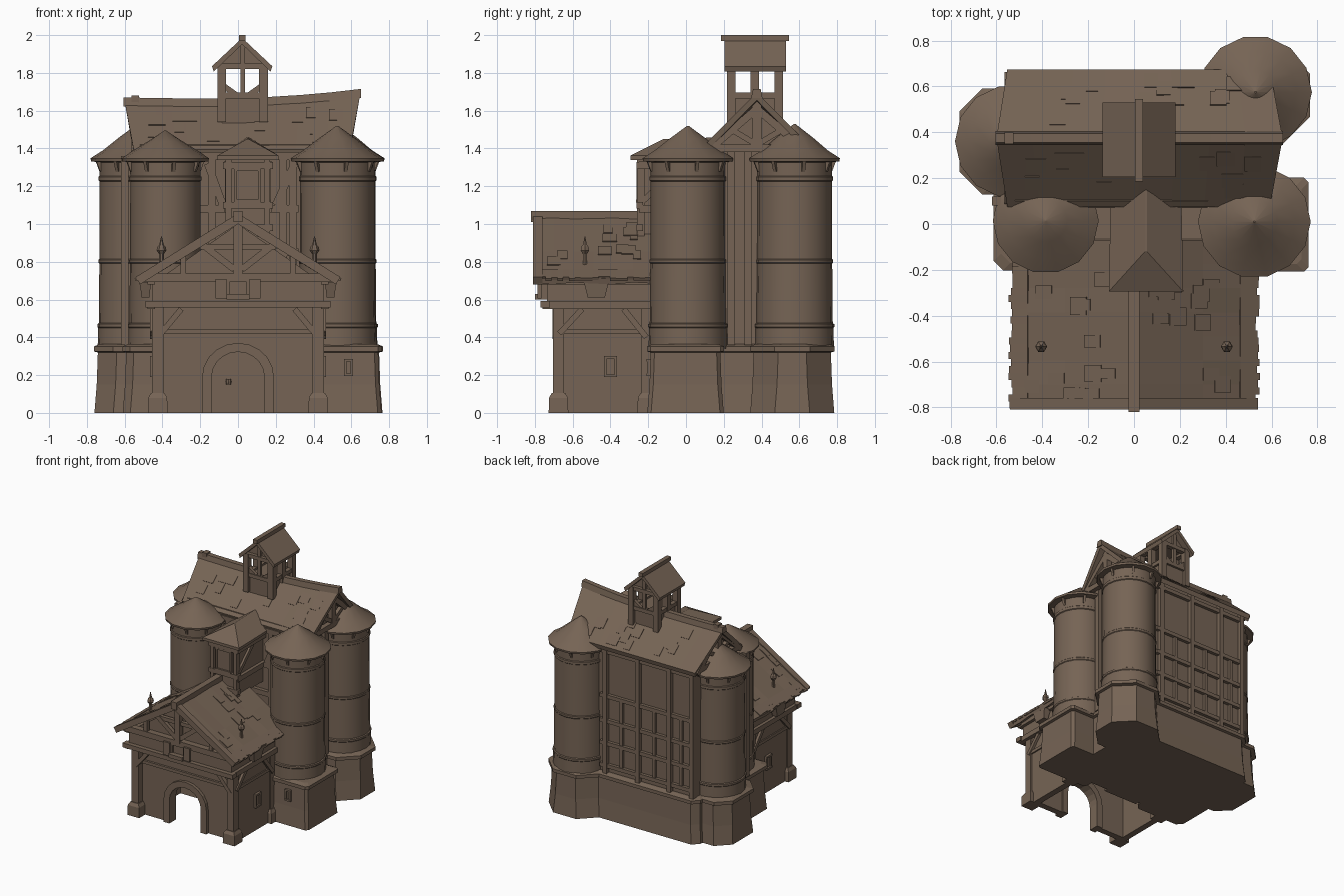
import bpy, bmesh, math, random
from mathutils import Vector as V
random.seed(4)

brown = bpy.data.materials.new("weathered_brown")
brown.diffuse_color = (0.18, 0.127, 0.09, 1)


def make(name, lofts, smooth=False):
    """One object from lofts; each loft is a list of equal-length point rings."""
    bm = bmesh.new()
    for rings in lofts:
        vs = [[bm.verts.new(p) for p in r] for r in rings]
        n = len(vs[0])
        for a, b in zip(vs, vs[1:]):
            for i in range(n):
                j = (i + 1) % n
                bm.faces.new((a[i], a[j], b[j], b[i]))
        bm.faces.new(vs[0][::-1])
        bm.faces.new(vs[-1])
    bmesh.ops.recalc_face_normals(bm, faces=bm.faces)
    me = bpy.data.meshes.new(name)
    bm.to_mesh(me)
    bm.free()
    me.materials.append(brown)
    ob = bpy.data.objects.new(name, me)
    bpy.context.collection.objects.link(ob)
    if smooth:
        bpy.ops.object.select_all(action='DESELECT')
        ob.select_set(True)
        bpy.context.view_layer.objects.active = ob
        bpy.ops.object.shade_smooth_by_angle(angle=math.radians(35))
    return ob


def rect(x0, x1, y0, y1, z, c=0.0):
    """Rectangle ring at height z, corners chamfered by c."""
    if c == 0:
        return [(x0, y0, z), (x1, y0, z), (x1, y1, z), (x0, y1, z)]
    return [(x0 + c, y0, z), (x1 - c, y0, z), (x1, y0 + c, z), (x1, y1 - c, z),
            (x1 - c, y1, z), (x0 + c, y1, z), (x0, y1 - c, z), (x0, y0 + c, z)]


def box(x0, x1, y0, y1, z0, z1):
    return [rect(x0, x1, y0, y1, z0), rect(x0, x1, y0, y1, z1)]


def beam(p, q, w=0.04, h=0.04):
    p, q = V(p), V(q)
    d = (q - p).normalized()
    up = V((0, 1, 0)) if abs(d.z) > 0.999 else V((0, 0, 1))
    s = d.cross(up).normalized()
    u = s.cross(d) * h / 2
    s = s * w / 2
    return [[c - s - u, c + s - u, c + s + u, c - s + u] for c in (p, q)]


def lathe(cx, cy, prof, n=18, k=1.0):
    return [[(cx + k * r * math.cos(2 * math.pi * i / n), cy + k * r * math.sin(2 * math.pi * i / n), z)
             for i in range(n)] for r, z in prof]


def plinth(x0, x1, y0, y1, c):
    """Slightly tapered stone base with a projecting ledge on top."""
    def g(d, z):
        return rect(x0 - d, x1 + d, y0 - d, y1 + d, z, c)
    return [g(0.01, 0), g(-0.002, 0.15), g(-0.008, 0.32), g(0.012, 0.325), g(0.012, 0.352), g(-0.02, 0.365)]


# stone bases
make("stone_bases", [plinth(-0.55, 0.55, -0.08, 0.655, 0.05), plinth(0.31, 0.75, -0.195, 0.19, 0.02),
                     plinth(0.31, 0.755, 0.35, 0.775, 0.13), plinth(-0.75, -0.35, 0.14, 0.58, 0.1),
                     plinth(-0.6, -0.18, -0.19, 0.2, 0.04)])

# main hall with gable walls
make("hall_body", [box(-0.52, 0.53, 0.1, 0.62, 0.3, 1.42),
                   [[(x, 0.12, 1.4), (x, 0.62, 1.4), (x, 0.37, 1.64)] for x in (-0.5, 0.54)]])

# four round towers with bands, corbels and cone roofs
towers = [(-0.385, 0.015, 1.495, 0.94), (0.525, 0.01, 1.52, 1), (0.53, 0.575, 1.53, 1), (-0.535, 0.36, 1.525, 1)]
bodies, roofs, corbels = [], [], []
for cx, cy, top, k in towers:
    prof = [(0.208, 0.34), (0.206, 0.45), (0.21, 0.455), (0.21, 0.47), (0.202, 0.475), (0.199, 0.79),
            (0.203, 0.795), (0.203, 0.81), (0.198, 0.815), (0.197, 1.225), (0.203, 1.23),
            (0.203, 1.25), (0.197, 1.255), (0.2, 1.37)]
    bodies.append(lathe(cx, cy, prof, 20, k))
    roofs.append(lathe(cx, cy, [(0.19, 1.325), (0.243, 1.332), (0.246, 1.348), (0.18, 1.39), (0.1, 1.348 + 0.6 * (top - 1.348)),
                                (0.004, top)], 14, k))
    for j in range(8):
        a = 2 * math.pi * (j + 0.3) / 8
        u, t = V((math.cos(a), math.sin(a), 0)), V((cx, cy, 0))
        corbels.append(beam(t + u * 0.192 * k + V((0, 0, 1.28)), t + u * 0.215 * k + V((0, 0, 1.34)), 0.018, 0.02))
make("tower_bodies", bodies, True)
make("tower_roofs", roofs, True)
make("tower_corbels", corbels)


# gable roof slabs, as V-shaped sections along the ridge
def slab(zr, ze, w, t):
    return [(-w, ze), (0, zr), (w, ze), (w - 0.01, ze - t), (0, zr - t * 1.2), (-w + 0.01, ze - t)]


def sag(u):      # ridge lifts towards the right end, u runs 0..1
    return 1.652 - 0.008 * math.sin(math.pi * u) + 0.045 * u ** 3


rings, ridge = [], []
for i in range(9):
    u = i / 8
    rings.append([(-0.55 + 1.14 * u + (2 * u - 1) * 0.05 * max(0, (z - 1.38) / 0.27), 0.375 + y, z)
                  for y, z in slab(sag(u), 1.395, 0.3, 0.035)])
    x, z = -0.605 + 1.255 * u, sag(u)
    ridge.append([(x, 0.345, z - 0.03), (x, 0.405, z - 0.03), (x, 0.395, z + 0.018), (x, 0.355, z + 0.018)])
make("hall_roof", [rings])
make("hall_ridge_beam", [ridge])

# loose shingles on hall roof
tiles = []
for i in range(26):
    u, s, side = random.uniform(0.06, 0.94), random.uniform(0.15, 0.8), (-1, 1)[i % 2]
    x = -0.56 + 1.15 * u
    def on(k):
        return (x, 0.375 + side * 0.3 * k, sag(u) + (1.395 - sag(u)) * k + 0.001)
    tiles.append(beam(on(s), on(s + 0.2), random.uniform(0.05, 0.1), 0.006))
make("hall_roof_shingles", tiles)

# gable trusses at both hall ends
truss = []
for x in (-0.545, 0.575):
    truss += [beam((x, 0.1, 1.375), (x, 0.375, 1.61)), beam((x, 0.65, 1.375), (x, 0.375, 1.61)),
              beam((x, 0.12, 1.4), (x, 0.63, 1.4)), beam((x, 0.375, 1.4), (x, 0.375, 1.68), 0.04, 0.05),
              beam((x, 0.375, 1.42), (x, 0.24, 1.5), 0.03, 0.03), beam((x, 0.375, 1.42), (x, 0.51, 1.5), 0.03, 0.03)]
make("hall_gable_trusses", truss)

# timber framing of hall walls
frame = [beam((x, 0.63, 0.36), (x, 0.63, 1.4), 0.035) for x in (-0.5, -0.3, -0.02, 0.27)]
frame += [beam((x, 0.625, 0.42), (x, 0.625, 0.98), 0.025, 0.03) for x in (-0.4, -0.16, 0.13)]
frame += [beam((-0.5, 0.628, z), (0.32, 0.628, z), 0.035, 0.03) for z in (0.42, 0.6, 0.78, 0.98, 1.34)]
frame += [beam((0.54, y, 0.36), (0.54, y, 1.4), 0.04) for y in (0.24, 0.33)]
frame += [beam((x, 0.09, 0.4), (x, 0.09, 1.38), 0.04) for x in (-0.14, 0.24, 0.29)]
frame += [beam((-0.2, 0.09, z), (0.32, 0.09, z)) for z in (0.85, 1.08, 1.36)]
frame += [beam((0.2, 0.085, 1.1), (0.3, 0.085, 1.32), 0.03), beam((-0.08, 0.085, 1.1), (-0.16, 0.085, 1.32), 0.03),
          beam((-0.6, 0.1, 0.36), (-0.6, 0.1, 1.36))]
make("hall_timber_frame", frame)

# bay above the porch with hipped roof
make("bay_body", [box(-0.05, 0.155, -0.235, 0.12, 0.93, 1.35)])
make("bay_roof", [[[(-0.11, -0.295, z), (0.215, -0.295, z), (0.205, 0.12, z), (-0.1, 0.12, z)] for z in (1.34, 1.362)],
                  [[(-0.11, -0.295, 1.362), (0.215, -0.295, 1.362), (0.205, 0.2, 1.362), (-0.1, 0.2, 1.362)],
                   [(0.048, -0.12, 1.45), (0.056, -0.12, 1.45), (0.056, 0.22, 1.46), (0.048, 0.22, 1.46)]]])
bay = [beam((x, -0.24, 0.93), (x, -0.24, 1.35), 0.03) for x in (-0.05, 0.155)]
bay += [beam((-0.08, -0.245, z), (0.185, -0.245, z), 0.035, 0.035) for z in (0.98, 1.1, 1.31)]
bay += [beam((x, -0.25, z), (x, 0.1, z), 0.03) for x in (-0.06, 0.165) for z in (1.08, 1.31)]
bay += [beam((x, -0.23, 1.12), (x, -0.05, 1.29), 0.025, 0.03) for x in (-0.055, 0.16)]
make("bay_timbers", bay)

# bell turret: panelled foot, open posts with braces, little roof
make("turret_foot", [box(-0.085, 0.135, 0.24, 0.49, 1.5, 1.68)])
post = [beam((x, y, 1.54), (x, y, 1.85), 0.045, 0.045) for x in (-0.085, 0.135) for y in (0.24, 0.365, 0.49)]
post += [beam((0.025, y, 1.67), (0.025, y, 1.97), 0.026, 0.022) for y in (0.24, 0.49)]
post += [beam((-0.1, y, z), (0.15, y, z), 0.035, 0.03) for y in (0.24, 0.49) for z in (1.68, 1.835)]
post += [beam((x, 0.23, z), (x, 0.5, z), 0.035, 0.03) for x in (-0.085, 0.135) for z in (1.68, 1.835)]
post += [beam((0.025 + s * 0.1, y, 1.73), (0.025 + s * 0.03, y, 1.68), 0.025, 0.03) for s in (-1, 1) for y in (0.24, 0.49)]
make("turret_posts", post)
make("turret_roof", [[[(0.022 + x, y, z) for x, z in slab(1.985, 1.835, 0.16, 0.028)] for y in (0.205, 0.53)],
                     [[(x, y, z) for x, z in ((-0.11, 1.84), (0.155, 1.84), (0.022, 1.96))] for y in (0.25, 0.48)],
                     box(0.004, 0.04, 0.185, 0.545, 1.97, 2.0)])


# porch: hollow walls with an arched doorway
def arch(r, zs, n=10):
    return [(-r, 0)] + [(-r * math.cos(math.pi * i / n), zs + r * 0.95 * math.sin(math.pi * i / n)) for i in range(n + 1)] + [(r, 0)]


outline = [(0.42, 0), (0.42, 0.57), (-0.42, 0.57), (-0.42, 0)]
make("porch_front_wall", [[[(x, y, z) for x, z in arch(0.15, 0.19) + outline] for y in (-0.65, -0.6)]])
make("door_arch", [[[(x, y, z) for x, z in arch(0.14, 0.19) + arch(0.19, 0.19)[::-1]] for y in (-0.675, -0.59)]])
make("door", [box(-0.15, 0.15, -0.16, -0.13, 0, 0.36), box(-0.42, 0.42, -0.13, -0.08, 0, 0.7)])
make("door_handle", [lathe(-0.05, -0.165, [(0.012, 0.15), (0.015, 0.165), (0.012, 0.18)], 8)])
make("porch_side_walls", [box(s * 0.42 - 0.025, s * 0.42 + 0.025, -0.65, -0.1, 0, 0.57) for s in (-1, 1)])
make("porch_upper_storey", [box(-0.455, 0.455, -0.735, -0.1, 0.56, 0.72),
                            [[(-0.43, y, 0.7), (0.43, y, 0.7), (0, y, 1.0)] for y in (-0.72, -0.08)]])

# porch posts, footings, beams and braces
porch, feet = [], []
for s in (-1, 1):
    for y in (-0.675, -0.205):
        porch.append(beam((s * 0.425, y, 0), (s * 0.425, y, 0.57), 0.06, 0.06))
        x = s * 0.425
        feet.append([rect(x - d, x + d, y - d, y + d, z) for d, z in ((0.052, 0), (0.05, 0.08), (0.036, 0.105))])
    porch += [beam((s * 0.46, -0.76, z), (s * 0.46, -0.18, z), 0.04) for z in (0.57, 0.7)]
    porch += [beam((s * 0.425, -0.69, 0.4), (s * 0.3, -0.69, 0.55), 0.035, 0.03),
              beam((s * 0.45, -0.67, 0.42), (s * 0.45, -0.55, 0.55), 0.03, 0.03),
              beam((s * 0.45, -0.21, 0.4), (s * 0.45, -0.33, 0.55), 0.03, 0.03),
              beam((s * 0.02, -0.755, 0.76), (s * 0.2, -0.755, 0.9), 0.03, 0.035),
              beam((s * 0.53, -0.785, 0.7), (0, -0.785, 1.03), 0.05, 0.045),
              beam((s * 0.29, -0.75, 0.73), (s * 0.29, -0.75, 0.84), 0.03, 0.03),
              beam((s * 0.44, -0.665, 0.43), (s * 0.44, -0.2, 0.43), 0.03, 0.025)]
porch += [beam((-0.49, -0.745, z), (0.49, -0.745, z), 0.05, h) for z, h in ((0.575, 0.035), (0.715, 0.045))]
porch += [beam((0, -0.755, 0.72), (0, -0.755, 1.05), 0.045, 0.04), beam((-0.2, -0.75, 0.88), (0.2, -0.75, 0.88), 0.03, 0.03),
          beam((-0.4, -0.655, 0.43), (0.4, -0.655, 0.43), 0.025, 0.025)]
make("porch_timbers", porch)
make("porch_post_feet", feet)

# porch roof, slightly flared at the eaves, with ridge beam
rings = []
for i in range(8):
    y = -0.805 + 0.735 * i / 7
    d = 0.006 * math.sin(i * 2.1)
    rings.append([(-0.53, y, 0.715 + d), (-0.3, y, 0.855), (0, y, 1.045 + d / 2), (0.3, y, 0.855), (0.53, y, 0.715 - d),
                  (0.52, y, 0.685 - d), (0.3, y, 0.815), (0, y, 1.0), (-0.3, y, 0.815), (-0.52, y, 0.685 + d)])
make("porch_roof", [rings])
make("porch_ridge_beam", [box(-0.025, 0.025, -0.82, -0.2, 1.01, 1.07)])

# ragged tiles along porch eaves and scattered over its slopes
tiles = []
for s in (-1, 1):
    for i in range(20):
        y, e = -0.79 + i * 0.031, random.uniform(0.525, 0.545)
        tiles.append(beam((s * 0.46, y, 0.752), (s * e, y, 0.757 - (e - 0.46) * 0.62), 0.031, 0.016))
    for i in range(12):
        y, x = random.uniform(-0.76, -0.24), random.uniform(0.06, 0.42)
        tiles.append(beam((s * x, y, 1.047 - 0.63 * x), (s * (x + 0.07), y, 1.049 - 0.63 * (x + 0.07)),
                          random.uniform(0.04, 0.08), 0.006))
make("porch_roof_tiles", tiles)

# finials on the porch roof
make("finials", [lathe(s * 0.405, -0.535, [(0.012, 0.76), (0.012, 0.84), (0.026, 0.86), (0.022, 0.88),
                                           (0.012, 0.89), (0.002, 0.935)], 6) for s in (-1, 1)])


# windows: frame pieces around a thin pane, on front/side walls
def window(cx, cy, cz, w, h, side):
    def b(u0, u1, z0, z1, d):
        if side:
            return box(cx - d, cx + d, cy + u0, cy + u1, cz + z0, cz + z1)
        return box(cx + u0, cx + u1, cy - d, cy + d, cz + z0, cz + z1)
    t = 0.014
    return [b(-w, -w + t, -h, h, 0.016), b(w - t, w, -h, h, 0.016), b(-w, w, h - t, h, 0.018),
            b(-w, w, -h, -h + t, 0.02), b(-w, w, -h, h, 0.006)]


wins = window(0, -0.75, 0.66, 0.06, 0.06, False) + window(0.05, -0.245, 1.205, 0.07, 0.09, False)
wins += window(0.585, -0.19, 0.24, 0.025, 0.045, False)
for s in (-1, 1):
    wins += window(s * 0.447, -0.4, 0.245, 0.035, 0.055, True)
make("windows", wins)
make("window_shutters", [box(s * 0.09 - 0.028, s * 0.09 + 0.028, -0.785, -0.765, 0.605, 0.71) for s in (-1, 1)])
make("flower_boxes", [[rect(s * 0.49 - d, s * 0.49 + d, -0.475 - e, -0.475 + e, z)
                       for d, e, z in ((0.02, 0.045, 0.61), (0.03, 0.065, 0.69))] for s in (-1, 1)]
     + [box(-0.06, 0.06, -0.8, -0.76, 0.6, 0.63)])
